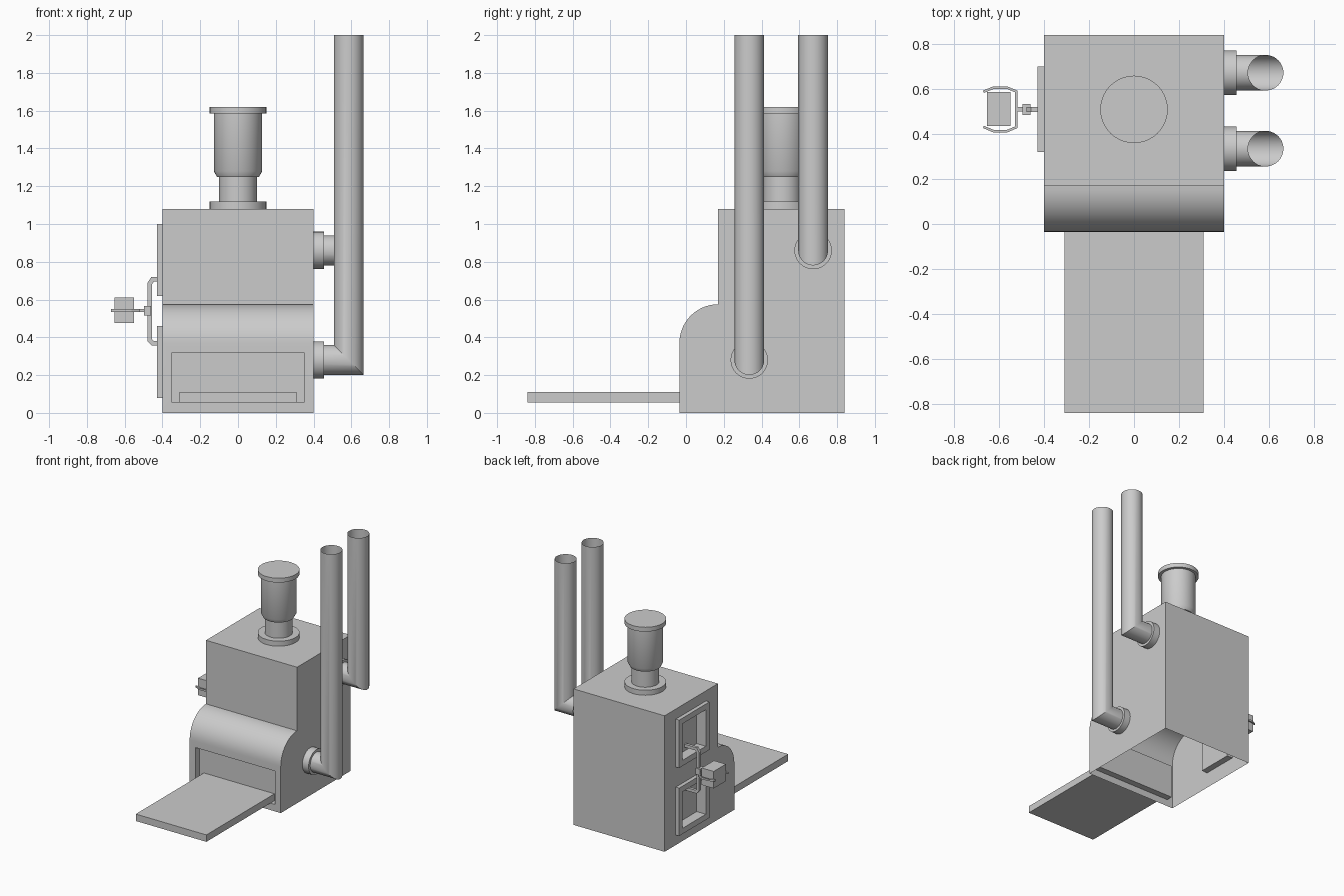
import bpy, bmesh, math
from mathutils import Vector

if "Cube" in bpy.data.objects:
    bpy.data.objects.remove(bpy.data.objects["Cube"])

CY = 0.51          # centre line of chimney, windows and handle


def finish(bm, name, smooth=False):
    bmesh.ops.recalc_face_normals(bm, faces=bm.faces)
    me = bpy.data.meshes.new(name)
    bm.to_mesh(me)
    bm.free()
    ob = bpy.data.objects.new(name, me)
    bpy.context.collection.objects.link(ob)
    if smooth:
        bpy.ops.object.select_all(action='DESELECT')
        ob.select_set(True)
        bpy.context.view_layer.objects.active = ob
        bpy.ops.object.shade_smooth_by_angle(angle=math.radians(30))
    return ob


def box(name, x0, x1, y0, y1, z0, z1):
    bm = bmesh.new()
    bmesh.ops.create_cube(bm, size=1)
    for v in bm.verts:
        v.co = ((x0 + x1) / 2 + v.co.x * (x1 - x0),
                (y0 + y1) / 2 + v.co.y * (y1 - y0),
                (z0 + z1) / 2 + v.co.z * (z1 - z0))
    return finish(bm, name)


def prism(name, pts, vec, smooth=False):
    bm = bmesh.new()
    f = bm.faces.new([bm.verts.new(p) for p in pts])
    r = bmesh.ops.extrude_face_region(bm, geom=[f], use_keep_orig=True)
    for v in r['geom']:
        if isinstance(v, bmesh.types.BMVert):
            v.co += Vector(vec)
    return finish(bm, name, smooth)


def skin(name, rings, caps):
    bm = bmesh.new()
    vs = [[bm.verts.new(p) for p in ring] for ring in rings]
    n = len(vs[0])
    for a, b in zip(vs, vs[1:]):
        for i in range(n):
            bm.faces.new((a[i], a[(i + 1) % n], b[(i + 1) % n], b[i]))
    if caps:
        bm.faces.new(vs[0])
        bm.faces.new(vs[-1])
    return finish(bm, name, True)


def angles(n=40):
    return [2 * math.pi * i / n for i in range(n)]


def bar(name, path, width, to3d, vec):
    """Flat strip of constant width along a 2D path, extruded by vec."""
    p = [Vector(q) for q in path]
    left, right = [], []
    for i, q in enumerate(p):
        d1 = (q - p[i - 1]).normalized() if i else (p[1] - q).normalized()
        d2 = (p[i + 1] - q).normalized() if i < len(p) - 1 else d1
        n1, n2 = Vector((-d1.y, d1.x)), Vector((-d2.y, d2.x))
        m = (n1 + n2).normalized()
        m *= width / 2 / m.dot(n1)
        left.append(to3d(q + m))
        right.append(to3d(q - m))
    return prism(name, left + right[::-1], vec)


def cut(ob, cutter):
    m = ob.modifiers.new('cut', 'BOOLEAN')
    m.operation = 'DIFFERENCE'
    m.solver = 'EXACT'
    m.object = cutter
    bpy.context.view_layer.objects.active = ob
    bpy.ops.object.modifier_apply(modifier='cut')


# Oven body: stepped side profile with rounded front shoulder
R = 0.205
prof = [(-0.035, 0)]
for i in range(15):
    a = math.pi / 2 * i / 14
    prof.append((-0.035 + R * (1 - math.cos(a)), 0.575 - R + R * math.sin(a)))
prof += [(0.17, 1.08), (0.84, 1.08), (0.84, 0)]
body = prism('oven_body', [(-0.4, y, z) for y, z in prof], (0.8, 0, 0))

# Recesses: front mouth and two side windows, with window frames
cutters = [box('mouth_cutter', -0.35, 0.35, -0.2, 0.015, 0.055, 0.32)]
cut(body, cutters[0])
B = 0.045
for name, z in (('lower', 0.08), ('upper', 0.62)):
    c = box(name + '_cutter', -0.5, -0.35, CY - 0.19 + B, CY + 0.19 - B, z + B, z + 0.38 - B)
    frame = box(name + '_window_frame', -0.43, -0.4, CY - 0.19, CY + 0.19, z, z + 0.38)
    cut(body, c)
    cut(frame, c)
    cutters.append(c)
for c in cutters:
    bpy.data.objects.remove(c)

# Open underside, smooth shoulder
bm = bmesh.new()
bm.from_mesh(body.data)
bm.normal_update()
bottom = [f for f in bm.faces if all(abs(v.co.z) < 1e-4 for v in f.verts)]
bmesh.ops.delete(bm, geom=bottom, context='FACES_ONLY')
bm.to_mesh(body.data)
bm.free()
bpy.ops.object.select_all(action='DESELECT')
body.select_set(True)
bpy.context.view_layer.objects.active = body
bpy.ops.object.shade_smooth_by_angle(angle=math.radians(30))

# Front tray
box('tray', -0.31, 0.31, -0.84, 0.015, 0.055, 0.11)

# Roof vent
vent = [(0.15, 1.08), (0.15, 1.12), (0.1, 1.12), (0.1, 1.25), (0.112, 1.25),
        (0.128, 1.28), (0.128, 1.585), (0.15, 1.585), (0.15, 1.62)]
skin('roof_vent', [[(r * math.cos(a), CY + r * math.sin(a), z) for a in angles()]
                   for r, z in vent], True)

# Exhaust pipes: mitred elbow, open at the top, with wall flange
PX, r = 0.586, 0.079
for name, y, z in (('front', 0.335, 0.28), ('rear', 0.673, 0.86)):
    cs = [(r * math.cos(a), r * math.sin(a)) for a in angles()]
    skin(name + '_exhaust_pipe', [[(0.4, y + s, z - c) for c, s in cs],
                                  [(PX + c, y + s, z - c) for c, s in cs],
                                  [(PX + c, y + s, 2.0) for c, s in cs]], False)
    skin(name + '_pipe_flange', [[(x, y + 0.099 * math.sin(a), z + 0.099 * math.cos(a))
                                  for a in angles()] for x in (0.4, 0.455)], True)

# Side bracket joining the windows
bar('window_bracket', [(-0.35, 0.708), (-0.452, 0.708), (-0.467, 0.685), (-0.467, 0.385),
                       (-0.452, 0.368), (-0.35, 0.368)], 0.024,
    lambda q: (q.x, CY - 0.011, q.y), (0, 0.022, 0))
box('bracket_hub', -0.497, -0.46, CY - 0.025, CY + 0.025, 0.515, 0.565)
box('fork_rod', -0.525, -0.49, CY - 0.01, CY + 0.01, 0.533, 0.55)

# Fork holding a block
bar('fork', [(-0.67, 0.588), (-0.625, 0.607), (-0.565, 0.607), (-0.525, 0.59),
             (-0.525, 0.43), (-0.565, 0.413), (-0.625, 0.413), (-0.67, 0.432)], 0.011,
    lambda q: (q.x, q.y, 0.535), (0, 0, 0.014))
box('fork_block', -0.655, -0.55, 0.435, 0.588, 0.475, 0.61)
